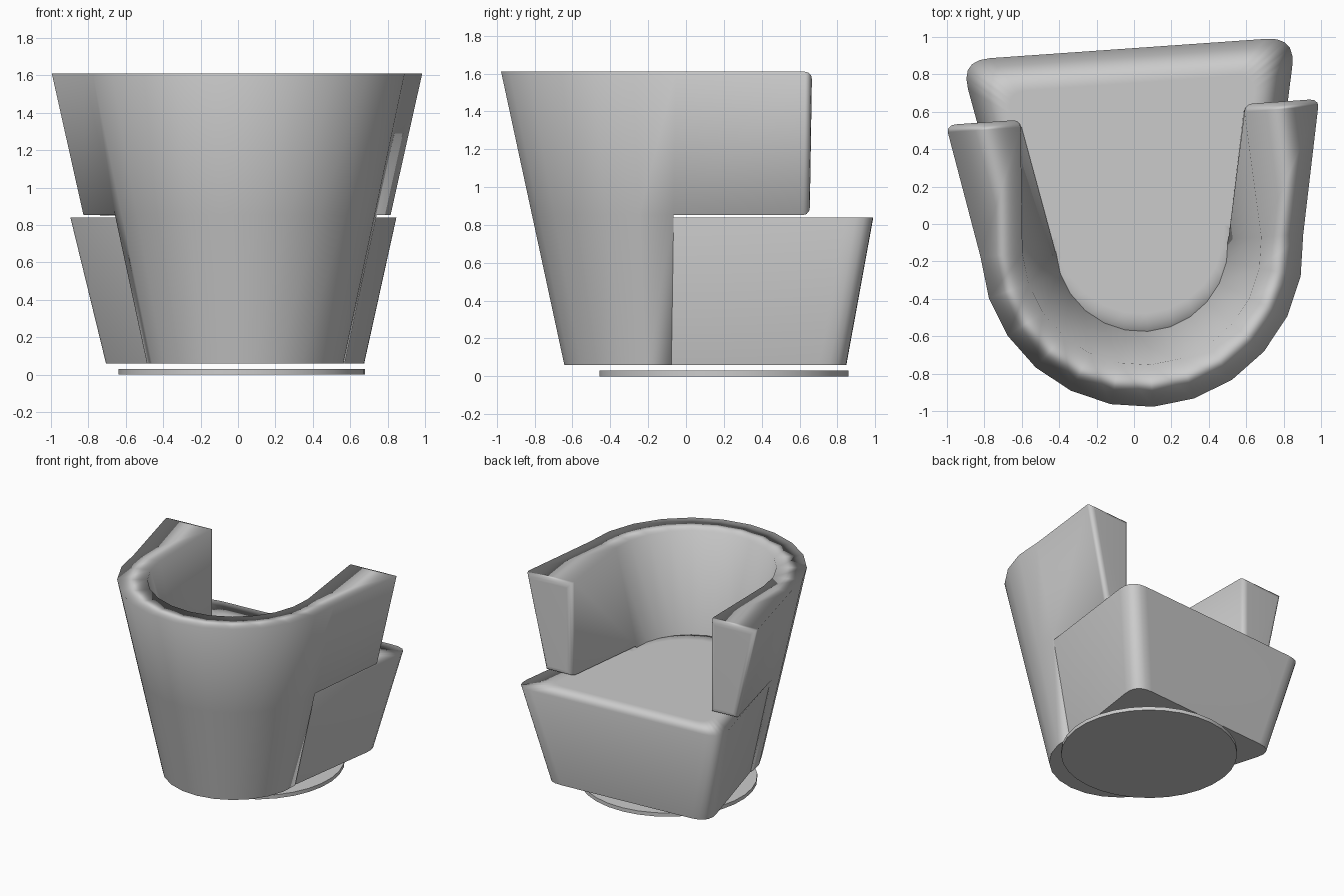
import bpy
import bmesh
from math import sin, cos, pi, radians
from mathutils import Vector

if "Cube" in bpy.data.objects:
    bpy.data.objects.remove(bpy.data.objects["Cube"], do_unlink=True)

GREY = (0.6, 0.6, 0.6, 1)
CENTRE = (0.02, 0.2)      # swivel axis
TURN = radians(4)         # the chair is turned slightly on its base
BASE_Z, SEAT_Z, TOP_Z = 0.06, 0.84, 1.61
ARC_Y = -0.315            # centre line of the curved back
STEPS = 12

fabric = bpy.data.materials.new("grey upholstery")
fabric.use_nodes = True
fabric.diffuse_color = GREY
fabric.node_tree.nodes["Principled BSDF"].inputs["Base Color"].default_value = GREY


def place(obj, z=0):
    obj.location = (*CENTRE, z)
    obj.rotation_euler.z = TURN
    obj.data.materials.append(fabric)


def finish(bm, name):
    """Turn a bmesh into a smooth part with a crisp lower edge."""
    bmesh.ops.recalc_face_normals(bm, faces=bm.faces)
    for face in bm.faces:
        face.smooth = True
    for edge in bm.edges:
        if all(v.co.z < BASE_Z + 0.01 for v in edge.verts):
            edge.smooth = False
    mesh = bpy.data.meshes.new(name)
    bm.to_mesh(mesh)
    bm.free()
    obj = bpy.data.objects.new(name, mesh)
    bpy.context.collection.objects.link(obj)
    place(obj)
    mod = obj.modifiers.new("Weighted normals", "WEIGHTED_NORMAL")
    mod.keep_sharp = True
    return obj


def height_mix(z, low, high):
    return low + (high - low) * (z - BASE_Z) / (TOP_Z - BASE_Z)


def outer_radius(z):
    return height_mix(z, 0.53, 0.865)


def inner_radius(z):
    return height_mix(z, 0.28, 0.64)


def arc(radius, z, steps=STEPS):
    """Half circle running round the back from left to right."""
    return [Vector((radius * cos(pi * i / steps),
                    ARC_Y - radius * sin(pi * i / steps), z))
            for i in range(steps + 1)]


# Curved back with two flaring arms
def build_shell():
    bm = bmesh.new()
    arm_z, tip_y = SEAT_Z + 0.012, 0.40

    def row(radius, tip_x, z, arms=True):
        points = arc(radius, z)
        if arms:
            points = [Vector((tip_x, tip_y, z))] + points + [Vector((-tip_x, tip_y, z))]
        return [bm.verts.new(p) for p in points]

    out_top = row(outer_radius(TOP_Z), 1.0, TOP_Z)
    out_mid = row(outer_radius(arm_z), 0.83, arm_z)
    out_low = row(outer_radius(BASE_Z), 0, BASE_Z, False)
    in_top = row(inner_radius(TOP_Z), 0.60, TOP_Z)
    in_mid = row(inner_radius(arm_z), 0.60, arm_z)
    in_low = row(inner_radius(BASE_Z), 0, BASE_Z, False)

    def strip(a, b):
        for i in range(len(a) - 1):
            bm.faces.new((a[i], a[i + 1], b[i + 1], b[i]))

    strip(out_top, out_mid)
    strip(in_top, in_mid)
    strip(out_top, in_top)
    strip(out_mid[1:-1], out_low)
    strip(in_mid[1:-1], in_low)
    strip(out_low, in_low)

    # Arm undersides, arm fronts and the ends of the lower wall
    tips = []
    for end, inward in ((0, 1), (-1, -2)):
        bm.faces.new((out_mid[end], out_mid[inward], in_mid[inward], in_mid[end]))
        bm.faces.new((out_mid[inward], out_low[end], in_low[end], in_mid[inward]))
        tips.append(bm.faces.new((out_top[end], in_top[end], in_mid[end], out_mid[end])))
    bmesh.ops.recalc_face_normals(bm, faces=bm.faces)
    edges = list({e for face in tips for e in face.edges})
    bmesh.ops.bevel(bm, geom=edges, offset=0.04, segments=3, profile=0.5,
                    affect="EDGES", clamp_overlap=True)
    return finish(bm, "back_and_arms")


# Seat block: flared sides, rounded front corners, round back inside the shell
def seat_outline(z, scale=1.0):
    t = (z - BASE_Z) / (SEAT_Z - BASE_Z)
    radius = outer_radius(z) - 0.008
    back = Vector((radius, ARC_Y, z))
    corner = Vector((0.72 + 0.18 * t, 0.61 + 0.13 * t, z))
    start = corner + (back - corner).normalized() * 0.16
    stop = corner - Vector((0.16, 0, 0))
    side = [back]
    for i in range(6):
        s = i / 5
        side.append(start * (1 - s) ** 2 + corner * 2 * s * (1 - s) + stop * s ** 2)
    mirrored = [Vector((-p.x, p.y, p.z)) for p in reversed(side)]
    rear = list(reversed(arc(radius - 0.1, z)))
    points = side + mirrored + rear
    return [Vector((p.x * scale, p.y * scale, z)) for p in points]


def build_seat():
    bm = bmesh.new()
    rings = [[bm.verts.new(p) for p in seat_outline(z, scale)]
             for z, scale in ((BASE_Z, 1), (SEAT_Z, 1), (SEAT_Z, 0.75))]
    for a, b in zip(rings, rings[1:]):
        for i in range(len(a)):
            j = (i + 1) % len(a)
            bm.faces.new((a[i], a[j], b[j], b[i]))
    bm.faces.new(rings[0])
    bm.faces.new(rings[-1])
    return finish(bm, "seat")


# Round swivel plate on the floor
def build_base():
    bpy.ops.mesh.primitive_cylinder_add(vertices=32, radius=0.66, depth=0.03)
    base = bpy.context.object
    base.name = "base_plate"
    place(base, 0.015)
    bpy.ops.object.shade_smooth_by_angle(angle=radians(40))


build_shell()
build_seat()
build_base()
